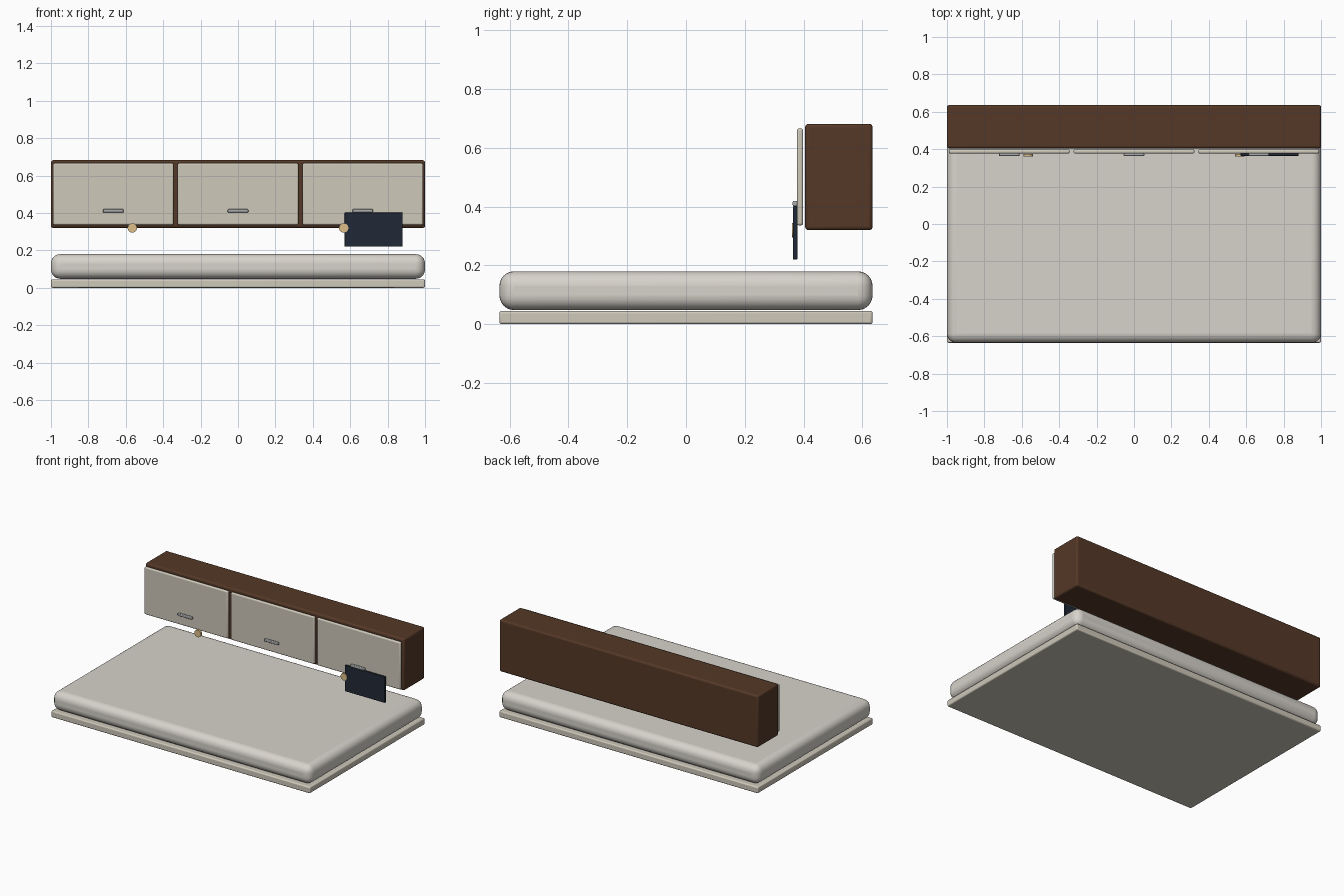
import bpy, math

if "Cube" in bpy.data.objects:
    bpy.data.objects.remove(bpy.data.objects["Cube"])


def material(name, rgb):
    m = bpy.data.materials.new(name)
    m.diffuse_color = (*rgb, 1)
    m.use_nodes = True
    m.node_tree.nodes["Principled BSDF"].inputs["Base Color"].default_value = m.diffuse_color
    return m


walnut = material("walnut", (0.09, 0.04, 0.02))
cream = material("cream_panel", (0.62, 0.58, 0.49))
linen = material("linen", (0.68, 0.65, 0.60))
metal = material("metal", (0.42, 0.43, 0.44))
navy = material("navy", (0.015, 0.022, 0.037))
brass = material("brass", (0.72, 0.52, 0.25))


def finish(ob, name, mat, bevel, segments):
    ob.name = name
    ob.data.materials.append(mat)
    if bevel:
        mod = ob.modifiers.new("Bevel", 'BEVEL')
        mod.width = bevel
        mod.segments = segments
        mod.limit_method = 'ANGLE'
    bpy.ops.object.shade_smooth_by_angle(angle=math.radians(35))
    return ob


def box(name, x, y, z, mat, bevel=0.0, segments=3):
    """Bevelled box from (min, max) ranges on each axis."""
    ranges = (x, y, z)
    bpy.ops.mesh.primitive_cube_add(size=1, location=[(a + b) / 2 for a, b in ranges])
    ob = bpy.context.object
    ob.scale = [b - a for a, b in ranges]
    bpy.ops.object.transform_apply(location=False, rotation=False, scale=True)
    return finish(ob, name, mat, bevel, segments)


# Bed base and soft mattress
box("bed_base", (-1, 1), (-0.635, 0.635), (0, 0.045), cream, 0.008)
box("mattress", (-1, 1), (-0.635, 0.635), (0.048, 0.18), linen, 0.05, 6)

# Overhead cabinet
box("cabinet_body", (-1, 1), (0.405, 0.635), (0.32, 0.682), walnut, 0.012)

# Three doors, each with a bar handle
for i, cx in enumerate((-0.667, 0, 0.667)):
    box(f"cabinet_door_{i + 1}", (cx - 0.323, cx + 0.323), (0.377, 0.399),
        (0.336, 0.666), cream, 0.008)
    box(f"door_handle_{i + 1}", (cx - 0.055, cx + 0.055), (0.363, 0.378),
        (0.402, 0.42), metal, 0.004, 2)

# Reading lamps: thin discs facing forward
for side, cx in (("left", -0.565), ("right", 0.565)):
    bpy.ops.mesh.primitive_cylinder_add(vertices=32, radius=0.025, depth=0.014,
                                        location=(cx, 0.368, 0.32),
                                        rotation=(math.pi / 2, 0, 0))
    finish(bpy.context.object, f"reading_lamp_{side}", brass, 0, 0)

# Flat screen hanging at the right
box("screen", (0.57, 0.88), (0.364, 0.379), (0.22, 0.402), navy, 0.003, 2)
